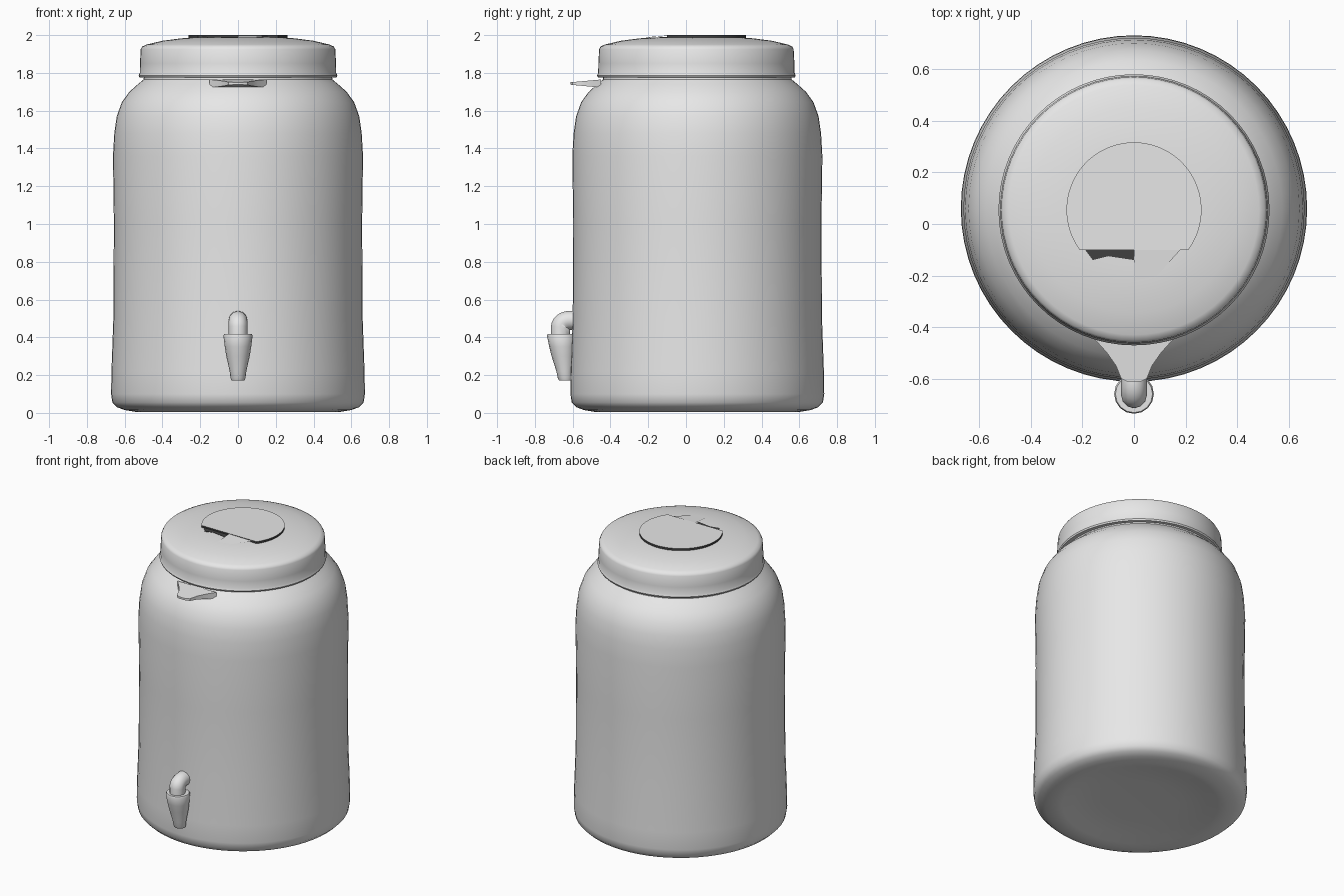
import bpy, bmesh, math
from mathutils import Vector

cube = bpy.data.objects.get("Cube")
if cube:
    bpy.data.objects.remove(cube, do_unlink=True)

CENTRE_Y = 0.06


def material(name, value):
    mat = bpy.data.materials.new(name)
    mat.use_nodes = True
    colour = (value, value, value, 1)
    mat.diffuse_color = colour
    bsdf = next(n for n in mat.node_tree.nodes if n.type == "BSDF_PRINCIPLED")
    bsdf.inputs["Base Color"].default_value = colour
    return mat


GREY = material("pale grey", 0.8)
DARK = material("dark gap", 0.05)


def finish(name, bm, angle=40, mats=(GREY,)):
    bmesh.ops.recalc_face_normals(bm, faces=bm.faces)
    mesh = bpy.data.meshes.new(name)
    bm.to_mesh(mesh)
    bm.free()
    obj = bpy.data.objects.new(name, mesh)
    bpy.context.collection.objects.link(obj)
    for m in mats:
        mesh.materials.append(m)
    bpy.ops.object.select_all(action="DESELECT")
    obj.select_set(True)
    bpy.context.view_layer.objects.active = obj
    bpy.ops.object.shade_smooth_by_angle(angle=math.radians(angle))
    return obj


def lathe(name, profile, y, segments=64, lean=0, angle=40):
    """Spin (radius, height) points; lean shifts y with height."""
    bm = bmesh.new()
    verts = [bm.verts.new((r, 0, z)) for r, z in profile]
    edges = [bm.edges.new(pair) for pair in zip(verts, verts[1:])]
    bmesh.ops.spin(bm, geom=verts + edges, axis=(0, 0, 1), cent=(0, 0, 0),
                   angle=math.tau, steps=segments, use_duplicate=False)
    bmesh.ops.remove_doubles(bm, verts=bm.verts, dist=0.0005)
    base = profile[0][1]
    for v in bm.verts:
        v.co.y += y + lean * (v.co.z - base)
    return finish(name, bm, angle)


def prism(name, outline, low, high, mats=(GREY,)):
    bm = bmesh.new()
    face = bm.faces.new([bm.verts.new((x, y, low)) for x, y in outline])
    ext = bmesh.ops.extrude_face_region(bm, geom=[face])
    top = [g for g in ext["geom"] if isinstance(g, bmesh.types.BMVert)]
    bmesh.ops.translate(bm, verts=top, vec=(0, 0, high - low))
    return finish(name, bm, 30, mats)


# Jar with rounded shoulder, neck and hollowed underside
lathe("jar_body", [
    (0, 0.035), (0.25, 0.033), (0.42, 0.025), (0.49, 0.008), (0.54, 0.005),
    (0.60, 0.015), (0.64, 0.03), (0.665, 0.055), (0.672, 0.10), (0.67, 0.22),
    (0.66, 0.5), (0.657, 1.0), (0.662, 1.36), (0.655, 1.48), (0.642, 1.57),
    (0.615, 1.645), (0.575, 1.70), (0.53, 1.74), (0.50, 1.765),
    (0.495, 1.80), (0, 1.80)], CENTRE_Y)

# Lid with small bottom lip and shallow dome
lathe("lid", [
    (0, 1.775), (0.50, 1.775), (0.522, 1.777), (0.526, 1.787), (0.52, 1.80),
    (0.519, 1.85), (0.515, 1.925), (0.507, 1.94), (0.485, 1.95),
    (0.40, 1.97), (0.30, 1.983), (0.22, 1.988), (0, 1.988)], 0.055)

# Round cap on the lid, cut straight across the front
RADIUS, CUT = 0.262, -0.155
start = math.asin(CUT / RADIUS)
steps = 48
arc = [start + (math.pi - 2 * start) * i / steps for i in range(steps + 1)]
cap = prism("cap_disc", [(RADIUS * math.cos(a), 0.055 + RADIUS * math.sin(a))
                         for a in arc], 1.98, 2.0, (GREY, DARK))
for p in cap.data.polygons:
    p.material_index = int(abs(p.normal.z) < 0.5)

# Opening and folded flap in front of the cap
prism("opening_gap", [(-0.19, -0.1), (-0.16, -0.14), (-0.10, -0.125),
                      (0, -0.14), (0, -0.1)], 1.984, 1.990, (DARK,))
bm = bmesh.new()
bm.faces.new([bm.verts.new(p) for p in (
    (0, -0.1, 1.998), (0, -0.22, 1.988), (0.09, -0.2, 1.988),
    (0.18, -0.1, 1.996))])
finish("opening_flap", bm)

# Small pouring lip under the lid, flaring into the shoulder
half = [(0.15, -0.45), (0.105, -0.50), (0.07, -0.55), (0.05, -0.60),
        (0.025, -0.612)]
lip = prism("pouring_lip", half + [(-x, y) for x, y in reversed(half)],
            1.722, 1.765)
for v in lip.data.vertices:
    t = max(0, min(1, (-v.co.y - 0.45) / 0.16))
    v.co.z += (1.744 - v.co.z) * 0.7 * t

# Tap: tapered nozzle and bent pipe into the jar
lathe("tap_nozzle", [
    (0, 0.172), (0.035, 0.172), (0.04, 0.185), (0.044, 0.22), (0.062, 0.30),
    (0.07, 0.35), (0.077, 0.408), (0.072, 0.418), (0, 0.418)],
    -0.638, segments=16, lean=-0.09)

curve = bpy.data.curves.new("tap_pipe", "CURVE")
curve.dimensions = "3D"
curve.bevel_depth = 0.05
curve.bevel_resolution = 4
curve.use_fill_caps = True
spline = curve.splines.new("POLY")
path = [(-0.665, 0.40), (-0.665, 0.455)]
path += [(-0.615 - 0.05 * math.cos(a), 0.455 + 0.035 * math.sin(a))
         for a in (math.pi / 2 * i / 6 for i in range(1, 7))]
path.append((-0.56, 0.49))
spline.points.add(len(path) - 1)
for point, (y, z) in zip(spline.points, path):
    point.co = (0, y, z, 1)
spline.use_smooth = True
pipe = bpy.data.objects.new("tap_pipe", curve)
bpy.context.collection.objects.link(pipe)
curve.materials.append(GREY)
